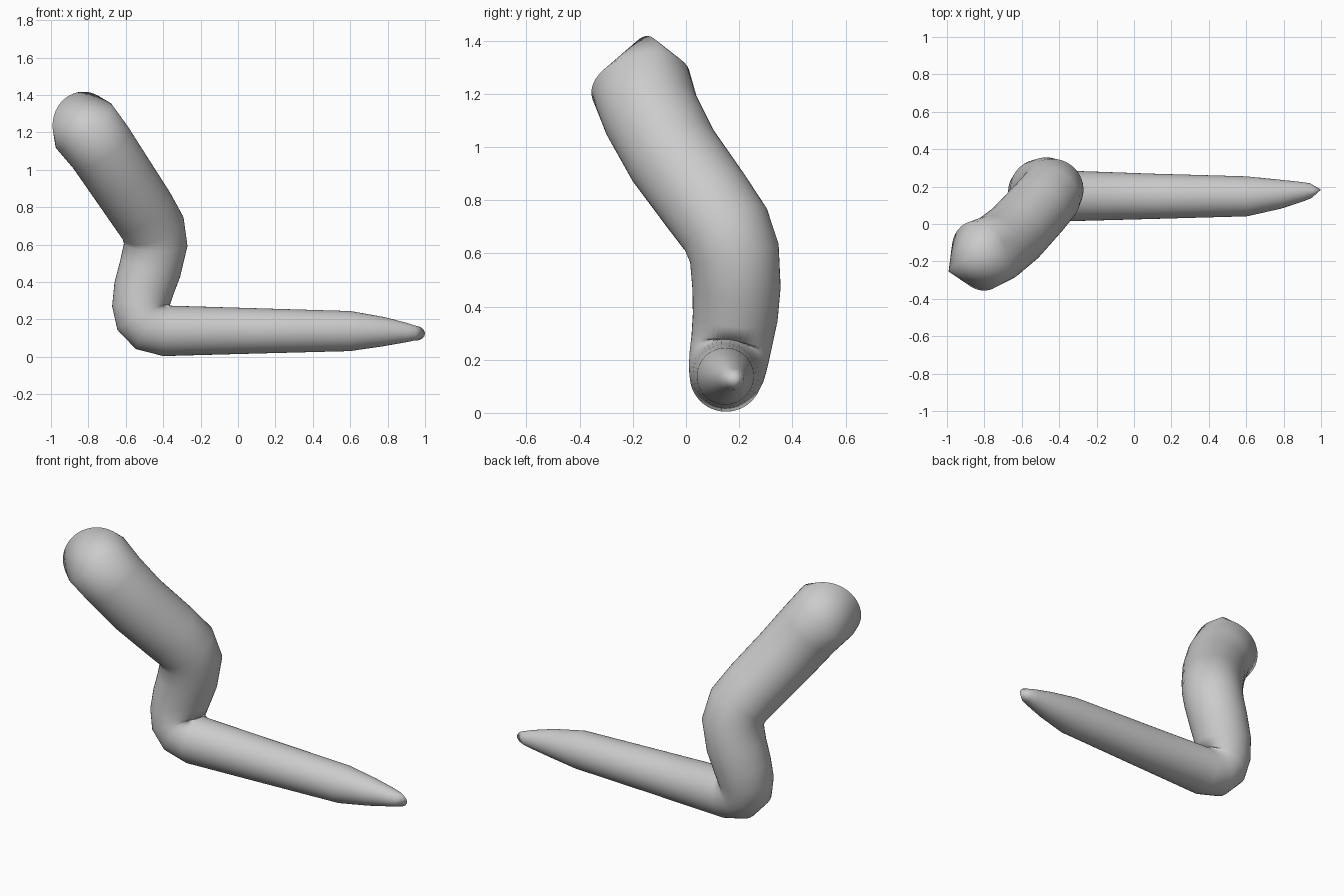
import bpy, bmesh, math
from mathutils import Vector

if "Cube" in bpy.data.objects:
    bpy.data.objects.remove(bpy.data.objects["Cube"])

SIDES = 48

# Path centres with radii, from the thin tip to the thick end
PATH = [
    (0.945, 0.178, 0.127, 0.040), (0.90, 0.173, 0.130, 0.052),
    (0.78, 0.160, 0.135, 0.078), (0.60, 0.148, 0.138, 0.107),
    (0.10, 0.148, 0.139, 0.121), (-0.38, 0.150, 0.139, 0.136),
    (-0.47, 0.155, 0.165, 0.145), (-0.51, 0.162, 0.210, 0.150),
    (-0.52, 0.172, 0.270, 0.153), (-0.505, 0.185, 0.360, 0.160),
    (-0.47, 0.190, 0.470, 0.166), (-0.44, 0.182, 0.600, 0.170),
    (-0.455, 0.150, 0.690, 0.173), (-0.515, 0.080, 0.790, 0.176),
    (-0.635, -0.050, 0.970, 0.180), (-0.735, -0.130, 1.120, 0.184),
    (-0.825, -0.170, 1.235, 0.190),
]
centres = [Vector(p[:3]) for p in PATH]
radii = [p[3] for p in PATH]

# Tangents: bisect neighbouring segments, fixed at both ends
segs = [(b - a).normalized() for a, b in zip(centres, centres[1:])]
tangents = [(a + b).normalized() for a, b in zip(segs, segs[1:])]
tangents = [Vector((-1, -0.1, 0.1)).normalized()] + tangents + [Vector((-0.61, -0.20, 0.76)).normalized()]

bm = bmesh.new()

# Tube rings
rings = []
side = Vector((0, 0, 1))
for c, r, t in zip(centres, radii, tangents):
    side = (side - t * side.dot(t)).normalized()
    other = t.cross(side)
    rings.append([bm.verts.new(c + r * (math.cos(a) * side + math.sin(a) * other))
                  for a in (2 * math.pi * i / SIDES for i in range(SIDES))])
for r0, r1 in zip(rings, rings[1:]):
    for i in range(SIDES):
        j = (i + 1) % SIDES
        bm.faces.new((r0[i], r0[j], r1[j], r1[i]))


def ridge_cap(ring, centre, out, height, pole):
    """Wedge cap: two halves of the ring meet in a rounded ridge between two poles."""
    k = max(range(SIDES), key=lambda i: (ring[i].co - centre).dot(pole))
    half = SIDES // 2
    left = [ring[(k + i) % SIDES] for i in range(half + 1)]
    right = [ring[(k - i) % SIDES] for i in range(half + 1)]
    ridge = [left[0]]
    for i in range(1, half):
        mid = (left[i].co + right[i].co) / 2
        ridge.append(bm.verts.new(mid + out * height * math.sin(math.pi * i / half)))
    ridge.append(left[half])
    for edge in (left, right):
        for i in range(half):
            quad = (edge[i], edge[i + 1], ridge[i + 1], ridge[i])
            bm.faces.new(list(dict.fromkeys(quad)))


# Caps at the tip and at the thick end
ridge_cap(rings[0], centres[0], -tangents[0], 0.055, Vector((0, 0, 1)))
ridge_cap(rings[-1], centres[-1], tangents[-1], 0.18, Vector((0.64, 0.42, 0.64)))

bmesh.ops.recalc_face_normals(bm, faces=bm.faces)
for f in bm.faces:
    f.smooth = True
mesh = bpy.data.meshes.new("bent_tube")
bm.to_mesh(mesh)
bm.free()
obj = bpy.data.objects.new("bent_tube", mesh)
bpy.context.collection.objects.link(obj)
